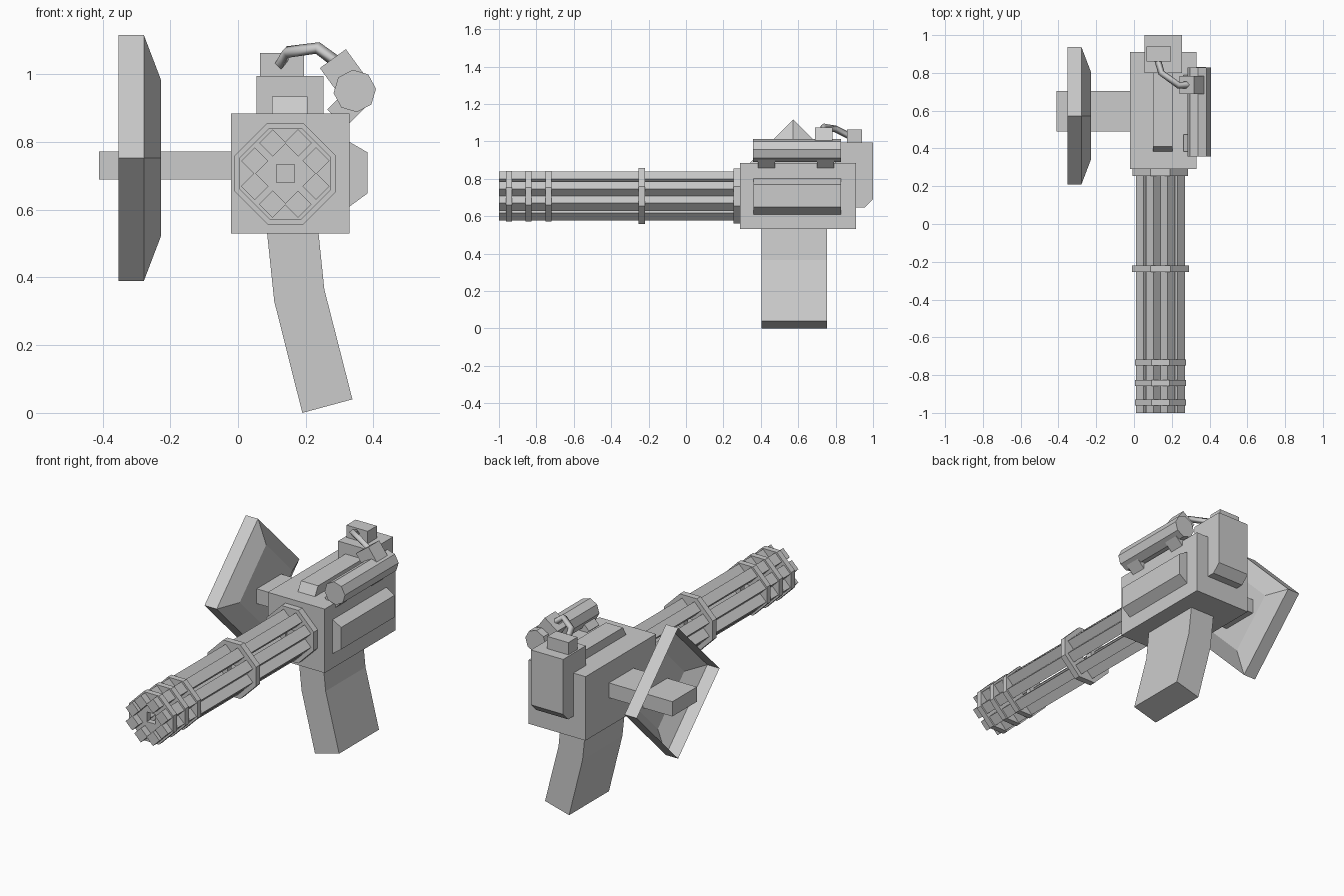
import bpy
import bmesh
from math import pi, sin, cos
from mathutils import Matrix, Vector

cube = bpy.data.objects.get("Cube")
if cube:
    bpy.data.objects.remove(cube)

grey = bpy.data.materials.new("plain grey")
grey.use_nodes = True
GREY = (0.6, 0.6, 0.6, 1)
grey.diffuse_color = GREY
grey.node_tree.nodes["Principled BSDF"].inputs["Base Color"].default_value = GREY


def finish(name, bm):
    bmesh.ops.recalc_face_normals(bm, faces=bm.faces)
    mesh = bpy.data.meshes.new(name)
    bm.to_mesh(mesh)
    bm.free()
    mesh.materials.append(grey)
    obj = bpy.data.objects.new(name, mesh)
    bpy.context.collection.objects.link(obj)
    return obj


def prism(name, profile, lo, hi, axis="y"):
    """Extrude a profile: (x, z) points along y, or (y, z) points along x."""
    bm = bmesh.new()
    place = (lambda a, b: (a, lo, b)) if axis == "y" else (lambda a, b: (lo, a, b))
    face = bm.faces.new([bm.verts.new(place(a, b)) for a, b in profile])
    grown = bmesh.ops.extrude_face_region(bm, geom=[face])["geom"]
    shift = Vector((0, hi - lo, 0) if axis == "y" else (hi - lo, 0, 0))
    bmesh.ops.translate(bm, vec=shift, verts=[g for g in grown if isinstance(g, bmesh.types.BMVert)])
    return finish(name, bm)


def box(name, x, y, z):
    return prism(name, [(x[0], z[0]), (x[1], z[0]), (x[1], z[1]), (x[0], z[1])], *y)


def tilted_box(name, centre, size, angle):
    bm = bmesh.new()
    matrix = Matrix.Translation(centre) @ Matrix.Rotation(angle, 4, "Y") @ Matrix.Diagonal((*size, 1))
    bmesh.ops.create_cube(bm, size=1, matrix=matrix)
    return finish(name, bm)


def polygon(cx, cz, radius, sides, turn=0):
    return [(cx + radius * cos(turn + 2 * pi * i / sides),
             cz + radius * sin(turn + 2 * pi * i / sides)) for i in range(sides)]


# Main housing with the bevelled plate on its side
box("housing", (-0.02, 0.33), (0.29, 0.91), (0.53, 0.885))
prism("side_plate", [(0.32, 0.605), (0.33, 0.61), (0.382, 0.648), (0.382, 0.77), (0.33, 0.8), (0.32, 0.8)],
      0.36, 0.83)
prism("top_rail", [(0.38, 0.88), (0.41, 0.935), (0.82, 0.935), (0.82, 0.88)], 0.1, 0.205, "x")

# Rear pack with a chamfered lower edge
prism("rear_pack", [(0.8, 0.645), (0.955, 0.645), (1.0, 0.69), (1.0, 0.995), (0.8, 0.995)],
      0.055, 0.253, "x")
box("cable_socket", (0.065, 0.195), (0.86, 0.94), (0.99, 1.063))

# Bent grip
prism("grip", [(0.085, 0.54), (0.107, 0.33), (0.19, 0.0), (0.338, 0.04), (0.255, 0.365), (0.237, 0.54)],
      0.405, 0.755)

# Barrel cluster: diamond rods held by octagonal rings with a square bore
CX, CZ = 0.14, 0.707
for i, (x, z) in enumerate(polygon(CX, CZ, 0.098, 8, pi / 8)):
    prism(f"barrel_{i + 1}", polygon(x, z, 0.04, 4), -1.0, 0.29)

bore = box("bore_cutter", (CX - 0.027, CX + 0.027), (-1.1, 0.27), (CZ - 0.027, CZ + 0.027))
bore.hide_render = True
bore.display_type = "WIRE"
bore.hide_set(True)
RINGS = [("collar", 0.255, 0.29, 0.147), ("middle_ring", -0.255, -0.22, 0.15),
         ("muzzle_ring_1", -0.75, -0.718, 0.135), ("muzzle_ring_2", -0.857, -0.825, 0.135),
         ("muzzle_ring_3", -0.962, -0.93, 0.135)]
for name, lo, hi, r in RINGS:
    f = r * 0.35
    ring = prism(name, [(CX + a, CZ + b) for a, b in
                        [(f, r), (-f, r), (-r, f), (-r, -f), (-f, -r), (f, -r), (r, -f), (r, f)]], lo, hi)
    cut = ring.modifiers.new("bore", "BOOLEAN")
    cut.operation = "DIFFERENCE"
    cut.object = bore

# Sight tube on two slanted legs, with its cable plug
SX, SZ = 0.345, 0.951
prism("sight_tube", polygon(SX, SZ, 0.063, 8, 0.1), 0.357, 0.828)
for name, y in (("front_sight_leg", 0.43), ("rear_sight_leg", 0.745)):
    tilted_box(name, (0.325, y, 0.905), (0.075, 0.09, 0.1), pi / 4)
tilted_box("cable_plug", (0.314, 0.737, 1.0), (0.095, 0.095, 0.115), -pi / 5)

# Cable swept along a short path
curve = bpy.data.curves.new("cable", "CURVE")
curve.dimensions = "3D"
curve.bevel_depth = 0.018
curve.bevel_resolution = 0
curve.use_fill_caps = True
path = [(0.122, 0.88, 1.025), (0.145, 0.8, 1.066), (0.235, 0.735, 1.078), (0.3, 0.737, 1.03)]
spline = curve.splines.new("POLY")
spline.points.add(len(path) - 1)
for point, co in zip(spline.points, path):
    point.co = (*co, 1)
curve.materials.append(grey)
bpy.context.collection.objects.link(bpy.data.objects.new("cable", curve))

# Diamond shield, an open dish facing outward, carried on a side arm
box("side_arm", (-0.41, 0.0), (0.49, 0.705), (0.69, 0.772))
bm = bmesh.new()
loops = [[bm.verts.new((x, y, z)) for y, z in polygon(0.573, 0.753, r, 4)]
         for x, r in ((-0.353, 0.363), (-0.278, 0.363), (-0.228, 0.232))]
for a, b in zip(loops, loops[1:]):
    for i in range(4):
        j = (i + 1) % 4
        bm.faces.new((a[i], a[j], b[j], b[i]))
bm.faces.new(loops[-1])
shield = finish("shield", bm)
